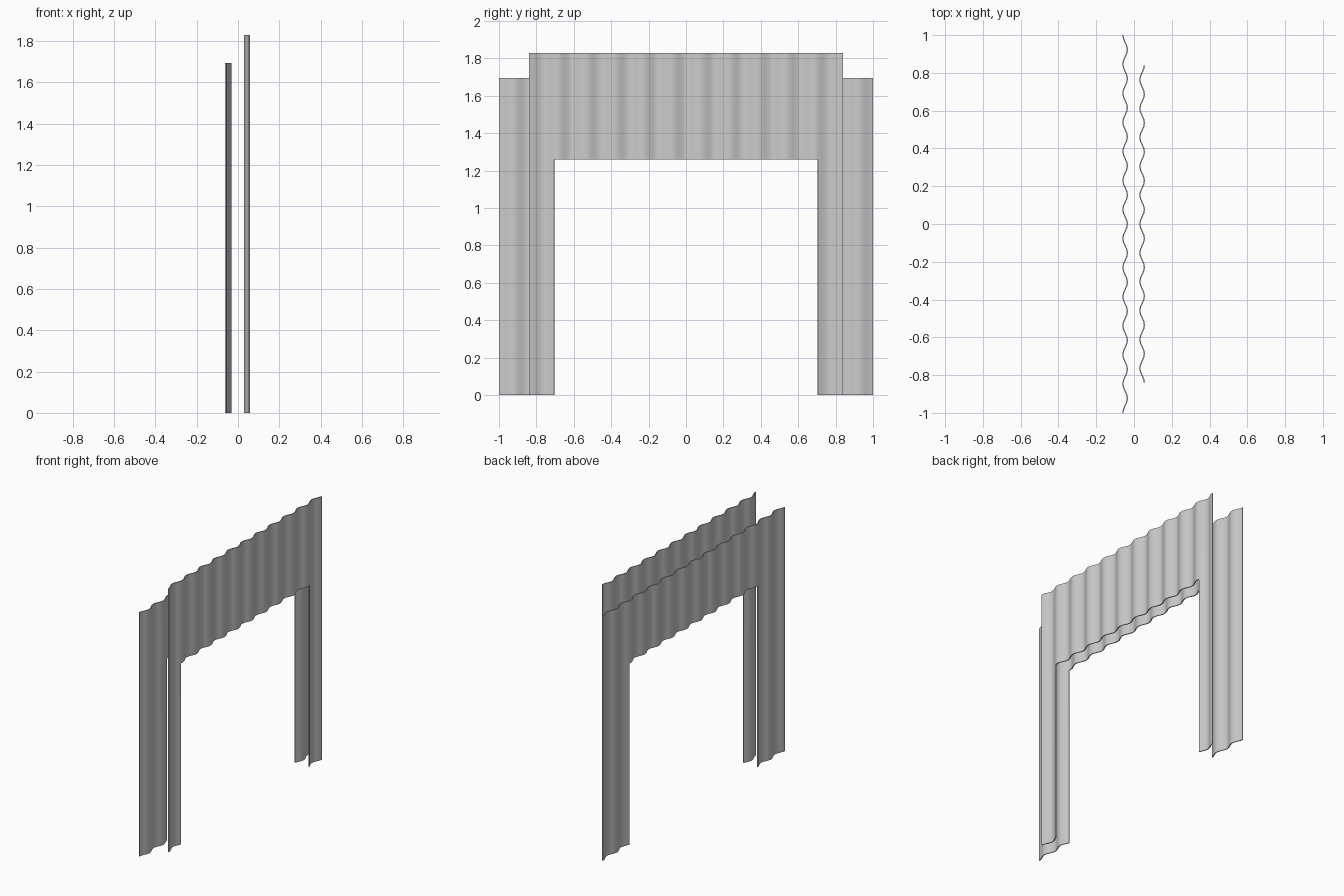
import bpy, bmesh, math

if "Cube" in bpy.data.objects:
    bpy.data.objects.remove(bpy.data.objects["Cube"])

OPEN_HALF, OPEN_TOP = 0.705, 1.26   # doorway shared by both drapes


def drape(name, x, half, height, folds, amp):
    """Pleated cloth sheet along y with a doorway left out."""
    steps = folds * 8
    ys = [-half + 2 * half * i / steps for i in range(steps + 1)]
    # snap the nearest columns onto the doorway edges
    for edge in (-OPEN_HALF, OPEN_HALF):
        k = min(range(len(ys)), key=lambda i: abs(ys[i] - edge))
        ys[k] = edge
    zs = [0.0, 0.42, 0.84, OPEN_TOP, height]
    bm = bmesh.new()
    grid = []
    for y in ys:
        wave = amp * math.cos(math.pi * folds * (y + half) / half)
        grid.append([bm.verts.new((x + wave, y, z)) for z in zs])
    for i in range(len(ys) - 1):
        mid = (ys[i] + ys[i + 1]) / 2
        for j in range(len(zs) - 1):
            if abs(mid) < OPEN_HALF and zs[j] < OPEN_TOP - 0.001:
                continue
            bm.faces.new((grid[i][j], grid[i + 1][j], grid[i + 1][j + 1], grid[i][j + 1]))
    loose = [v for v in bm.verts if not v.link_faces]
    bmesh.ops.delete(bm, geom=loose, context='VERTS')
    me = bpy.data.meshes.new(name)
    bm.to_mesh(me)
    bm.free()
    ob = bpy.data.objects.new(name, me)
    bpy.context.collection.objects.link(ob)
    # cloth thickness
    sol = ob.modifiers.new("thickness", 'SOLIDIFY')
    sol.thickness = 0.006
    sol.offset = 0
    bpy.context.view_layer.objects.active = ob
    ob.select_set(True)
    bpy.ops.object.modifier_apply(modifier=sol.name)
    bpy.ops.object.shade_smooth_by_angle(angle=math.radians(50))
    ob.select_set(False)
    return ob


# lower, wider drape behind and taller, narrower drape in front
drape("outer_curtain", -0.047, 1.0, 1.695, 13, -0.012)
drape("inner_curtain", 0.043, 0.84, 1.83, 11, 0.012)
